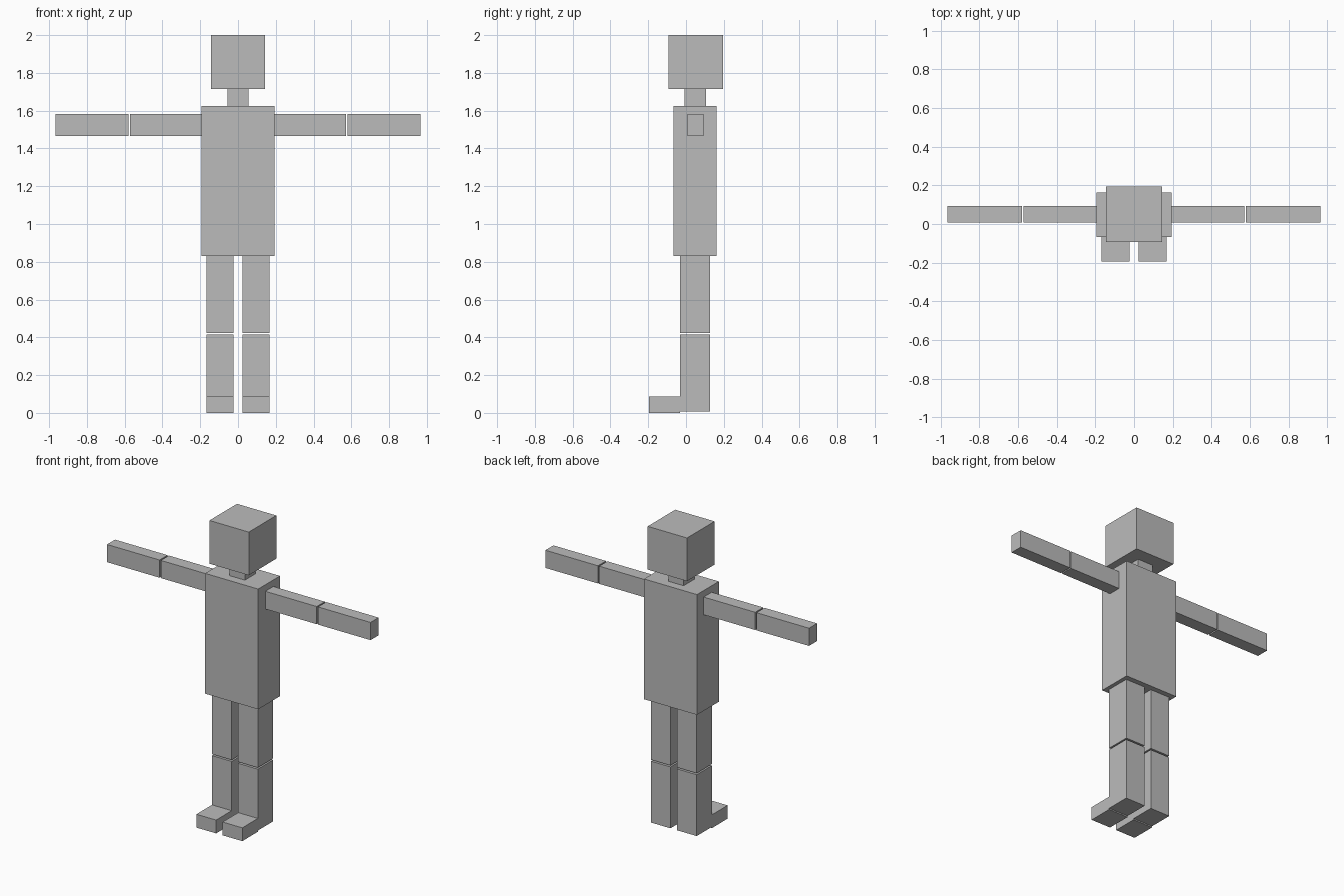
import bpy

if "Cube" in bpy.data.objects:
    bpy.data.objects.remove(bpy.data.objects["Cube"])

grey = bpy.data.materials.new("plain grey")
grey.diffuse_color = (0.5, 0.5, 0.5, 1)
grey.use_nodes = True
grey.node_tree.nodes["Principled BSDF"].inputs["Base Color"].default_value = grey.diffuse_color


def box(name, x, y, z):
    """Axis-aligned box from (min, max) ranges."""
    bpy.ops.mesh.primitive_cube_add(size=1)
    ob = bpy.context.object
    ob.name = name
    ob.location = [(a + b) / 2 for a, b in (x, y, z)]
    ob.scale = [b - a for a, b in (x, y, z)]
    bpy.ops.object.transform_apply(location=True, rotation=False, scale=True)
    ob.data.materials.append(grey)


def pair(name, x, y, z):
    """The same box on both sides of x = 0."""
    box("right_" + name, x, y, z)
    box("left_" + name, (-x[1], -x[0]), y, z)


# Head, neck and torso
box("head", (-0.144, 0.144), (-0.093, 0.195), (1.714, 2.0))
box("neck", (-0.056, 0.056), (-0.008, 0.105), (1.626, 1.714))
box("torso", (-0.194, 0.194), (-0.066, 0.162), (0.83, 1.626))

# Arms, in two segments with a small gap at the elbow
arm_y, arm_z = (0.008, 0.092), (1.466, 1.583)
pair("upper_arm", (0.188, 0.571), arm_y, arm_z)
pair("forearm", (0.58, 0.965), arm_y, arm_z)

# Legs, with a small gap at the knee, and feet
leg_x, leg_y = (0.024, 0.168), (-0.032, 0.128)
pair("thigh", leg_x, leg_y, (0.424, 0.83))
pair("shin", leg_x, leg_y, (0.008, 0.414))
pair("foot", leg_x, (-0.195, -0.032), (0.0, 0.088))
